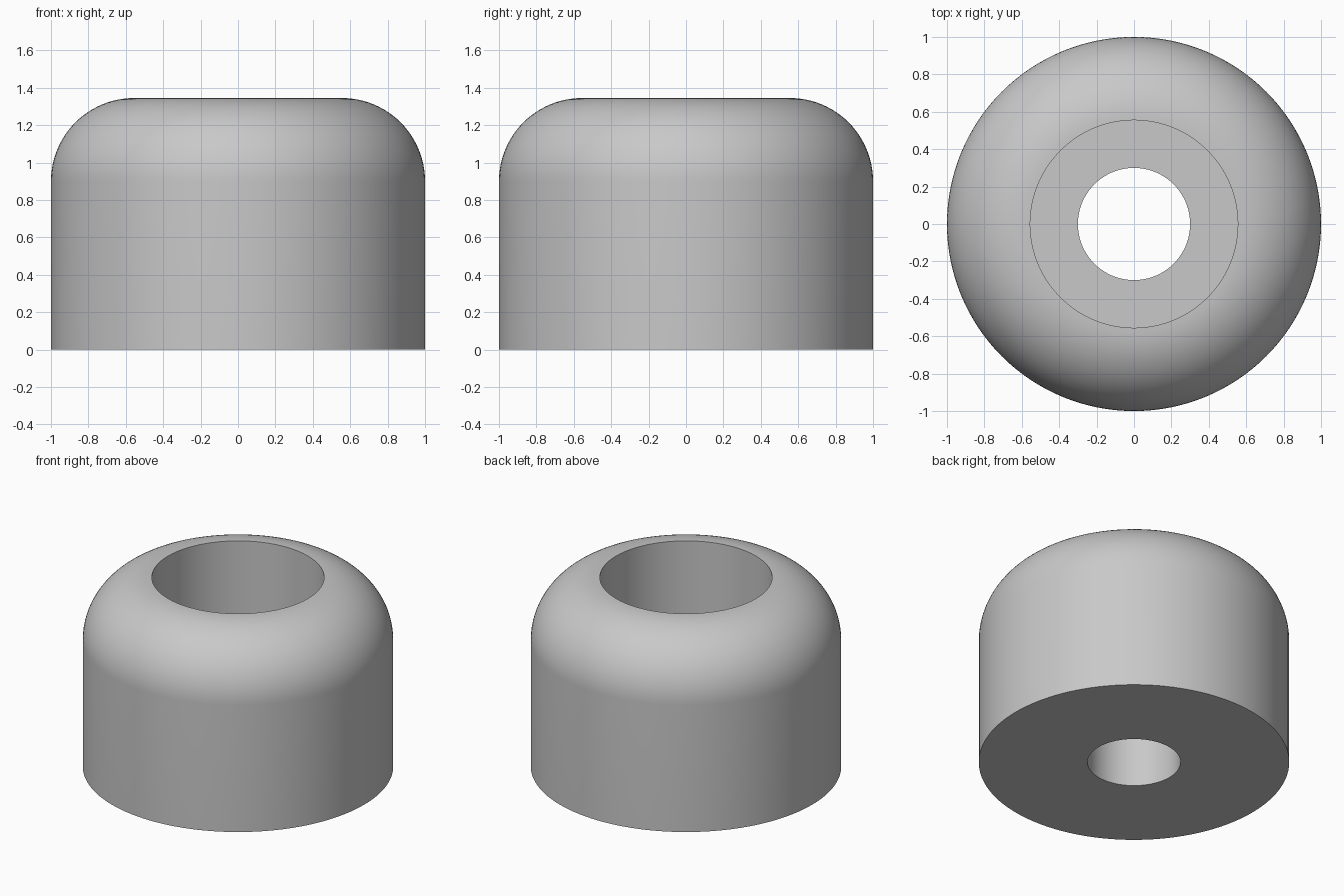
import bpy, bmesh, math

if "Cube" in bpy.data.objects:
    bpy.data.objects.remove(bpy.data.objects["Cube"])

SEGMENTS = 128
RADIUS, HEIGHT = 1.0, 1.345
BORE, RECESS, LEDGE = 0.30, 0.555, 0.56
FILLET = RADIUS - RECESS

# Half cross-section: base, outer wall, rounded shoulder, recess, ledge, bore
profile = [(BORE, 0), (RADIUS, 0)]
for i in range(25):
    a = math.radians(90 * i / 24)
    profile.append((RECESS + FILLET * math.cos(a),
                    HEIGHT - FILLET + FILLET * math.sin(a)))
profile += [(RECESS, LEDGE), (BORE, LEDGE)]

# Revolve the closed section around z
bm = bmesh.new()
verts = [bm.verts.new((r, 0, z)) for r, z in profile]
edges = [bm.edges.new((v, verts[(i + 1) % len(verts)])) for i, v in enumerate(verts)]
bmesh.ops.spin(bm, geom=verts + edges, cent=(0, 0, 0), axis=(0, 0, 1),
               angle=math.tau, steps=SEGMENTS, use_duplicate=False)
bmesh.ops.remove_doubles(bm, verts=bm.verts[:], dist=1e-4)
bmesh.ops.recalc_face_normals(bm, faces=bm.faces[:])

mesh = bpy.data.meshes.new("round_foot")
bm.to_mesh(mesh)
bm.free()

# Plain grey body
grey = bpy.data.materials.new("grey")
grey.diffuse_color = (0.58, 0.58, 0.58, 1)
grey.use_nodes = True
grey.node_tree.nodes["Principled BSDF"].inputs["Base Color"].default_value = grey.diffuse_color
mesh.materials.append(grey)

foot = bpy.data.objects.new("round_foot", mesh)
bpy.context.collection.objects.link(foot)
bpy.context.view_layer.objects.active = foot
foot.select_set(True)
bpy.ops.object.shade_smooth_by_angle(angle=math.radians(30))
